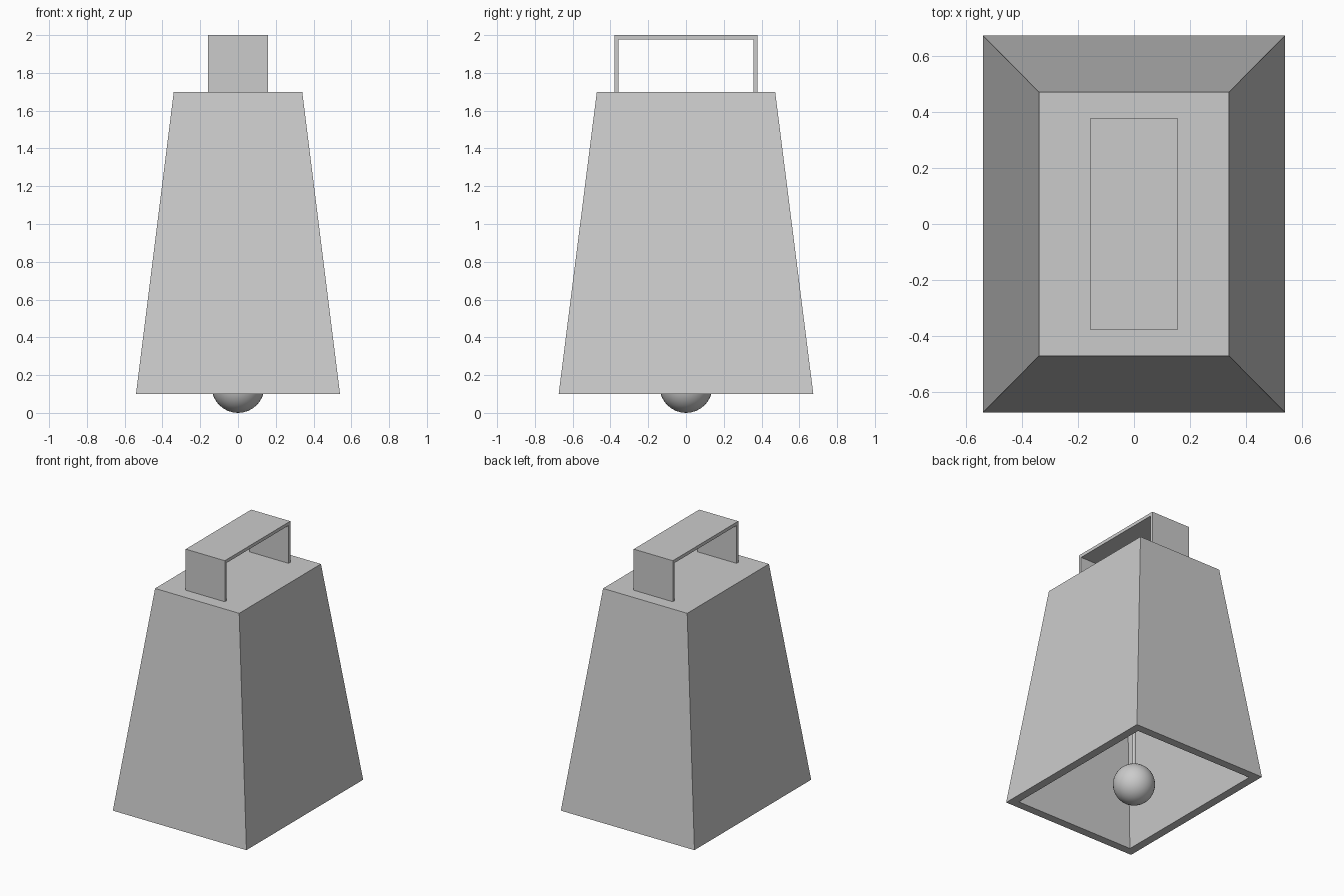
import bpy, bmesh
from mathutils import Matrix, Vector

if "Cube" in bpy.data.objects:
    bpy.data.objects.remove(bpy.data.objects["Cube"])

metal = bpy.data.materials.new("light grey metal")
metal.diffuse_color = (0.6, 0.6, 0.6, 1)
metal.use_nodes = True
metal.node_tree.nodes["Principled BSDF"].inputs["Base Color"].default_value = metal.diffuse_color


def finish(name, bm):
    bmesh.ops.recalc_face_normals(bm, faces=bm.faces)
    mesh = bpy.data.meshes.new(name)
    bm.to_mesh(mesh)
    bm.free()
    mesh.materials.append(metal)
    obj = bpy.data.objects.new(name, mesh)
    bpy.context.collection.objects.link(obj)
    return obj


def rect(bm, hx, hy, z):
    return [bm.verts.new((sx * hx, sy * hy, z))
            for sx, sy in ((-1, -1), (1, -1), (1, 1), (-1, 1))]


# Hollow tapered bell body: outer top, outer rim, inner rim, inner ceiling
WALL = 0.06
bm = bmesh.new()
rings = [rect(bm, 0.34, 0.472, 1.70),
         rect(bm, 0.54, 0.674, 0.10),
         rect(bm, 0.54 - WALL, 0.674 - WALL, 0.10),
         rect(bm, 0.34 - WALL, 0.472 - WALL, 1.70 - WALL)]
for a, b in zip(rings, rings[1:]):
    for i in range(4):
        j = (i + 1) % 4
        bm.faces.new((a[i], a[j], b[j], b[i]))
bm.faces.new(rings[0])
bm.faces.new(rings[-1])
finish("bell_body", bm)

# Flat strap handle: U profile swept across x
profile = [(-0.378, 1.70), (-0.378, 2.0), (0.378, 2.0), (0.378, 1.70),
           (0.357, 1.70), (0.357, 1.976), (-0.357, 1.976), (-0.357, 1.70)]
bm = bmesh.new()
face = bm.faces.new([bm.verts.new((-0.158, y, z)) for y, z in profile])
ext = bmesh.ops.extrude_face_region(bm, geom=[face], use_keep_orig=True)
bmesh.ops.translate(bm, vec=Vector((0.316, 0, 0)),
                    verts=[v for v in ext["geom"] if isinstance(v, bmesh.types.BMVert)])
finish("handle", bm)

# Clapper ball
R = 0.14
bm = bmesh.new()
bmesh.ops.create_uvsphere(bm, u_segments=32, v_segments=16, radius=R,
                          matrix=Matrix.Translation((0, 0, R)))
for f in bm.faces:
    f.smooth = True
finish("clapper_ball", bm)

# Thin rod hanging the ball from the ceiling
z0, z1 = 0.2, 1.66
bm = bmesh.new()
bmesh.ops.create_cone(bm, cap_ends=True, segments=16, radius1=0.01, radius2=0.01,
                      depth=z1 - z0, matrix=Matrix.Translation((0, 0, (z0 + z1) / 2)))
for f in bm.faces:
    f.smooth = len(f.verts) == 4
finish("clapper_rod", bm)
